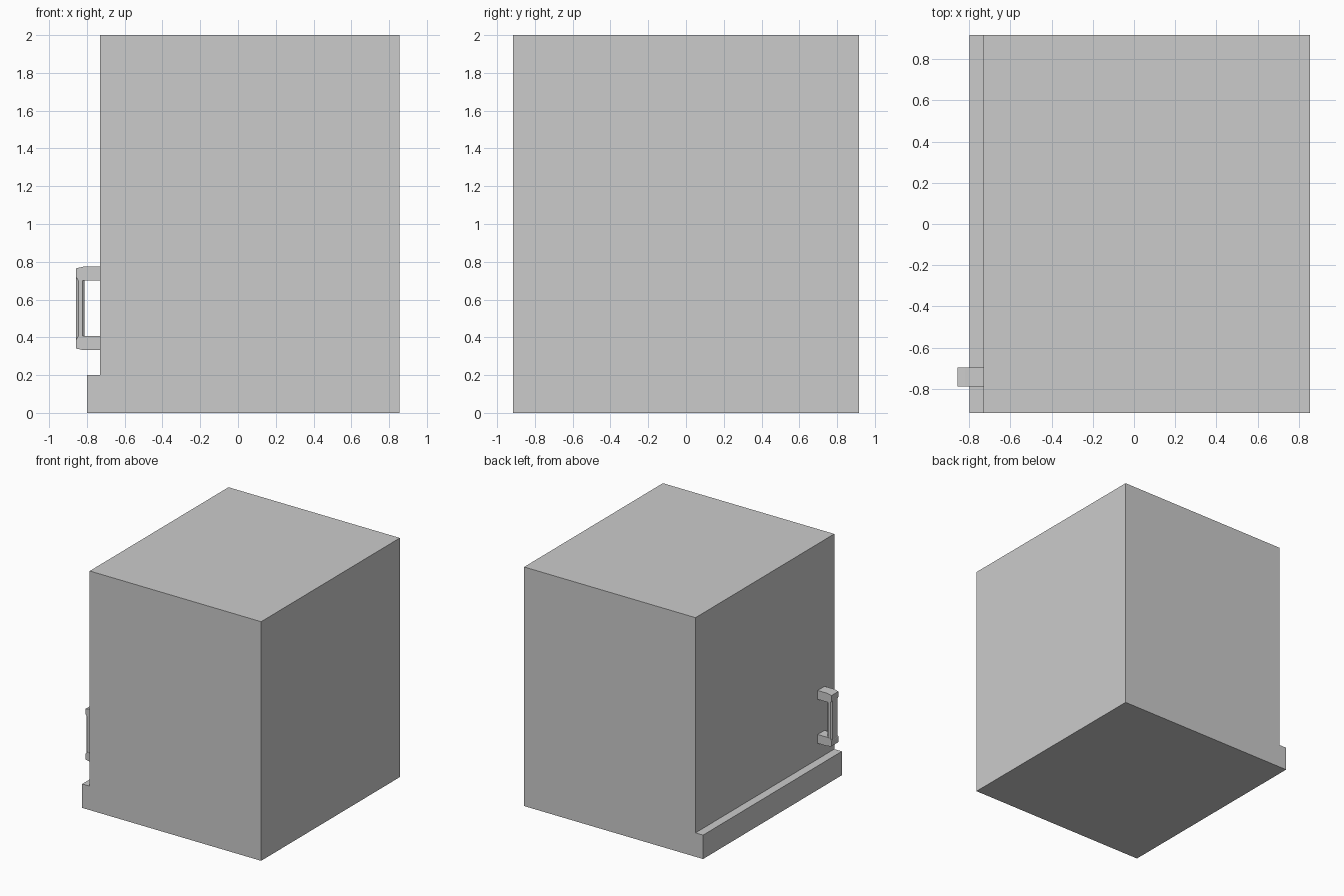
import bpy, bmesh
from mathutils import Vector

if "Cube" in bpy.data.objects:
    bpy.data.objects.remove(bpy.data.objects["Cube"])


def prism(name, points, direction):
    """Extrude a closed profile of 3D points along a direction."""
    bm = bmesh.new()
    face = bm.faces.new([bm.verts.new(p) for p in points])
    ext = bmesh.ops.extrude_face_region(bm, geom=[face])
    moved = [v for v in ext["geom"] if isinstance(v, bmesh.types.BMVert)]
    bmesh.ops.translate(bm, verts=moved, vec=Vector(direction))
    bmesh.ops.recalc_face_normals(bm, faces=bm.faces)
    mesh = bpy.data.meshes.new(name)
    bm.to_mesh(mesh)
    bm.free()
    obj = bpy.data.objects.new(name, mesh)
    bpy.context.collection.objects.link(obj)
    return obj


# Cabinet body with a projecting plinth on the left side
half_y = 0.917
body = [(-0.8, 0), (0.856, 0), (0.856, 2), (-0.73, 2), (-0.73, 0.2), (-0.8, 0.2)]
prism("cabinet_body", [(x, -half_y, z) for x, z in body], (0, 2 * half_y, 0))

# Handle brackets, mirrored about the middle of the handle
y0, y1, mid_z = -0.79, -0.698, 0.553
bracket = [(-0.73, 0.147), (-0.845, 0.147), (-0.857, 0.165),
           (-0.857, 0.212), (-0.82, 0.221), (-0.73, 0.221)]
for name, side in (("upper_handle_bracket", 1), ("lower_handle_bracket", -1)):
    prism(name, [(x, y0, mid_z + side * z) for x, z in bracket], (0, y1 - y0, 0))

# Handle grip: flat bar with chamfered edges
cx, cy = -0.835, (y0 + y1) / 2
hx, hy, c = 0.0215, 0.044, 0.011
grip = [(hx, hy - c), (hx - c, hy), (c - hx, hy), (-hx, hy - c),
        (-hx, c - hy), (c - hx, -hy), (hx - c, -hy), (hx, c - hy)]
prism("handle_grip", [(cx + x, cy + y, mid_z - 0.18) for x, y in grip], (0, 0, 0.36))
